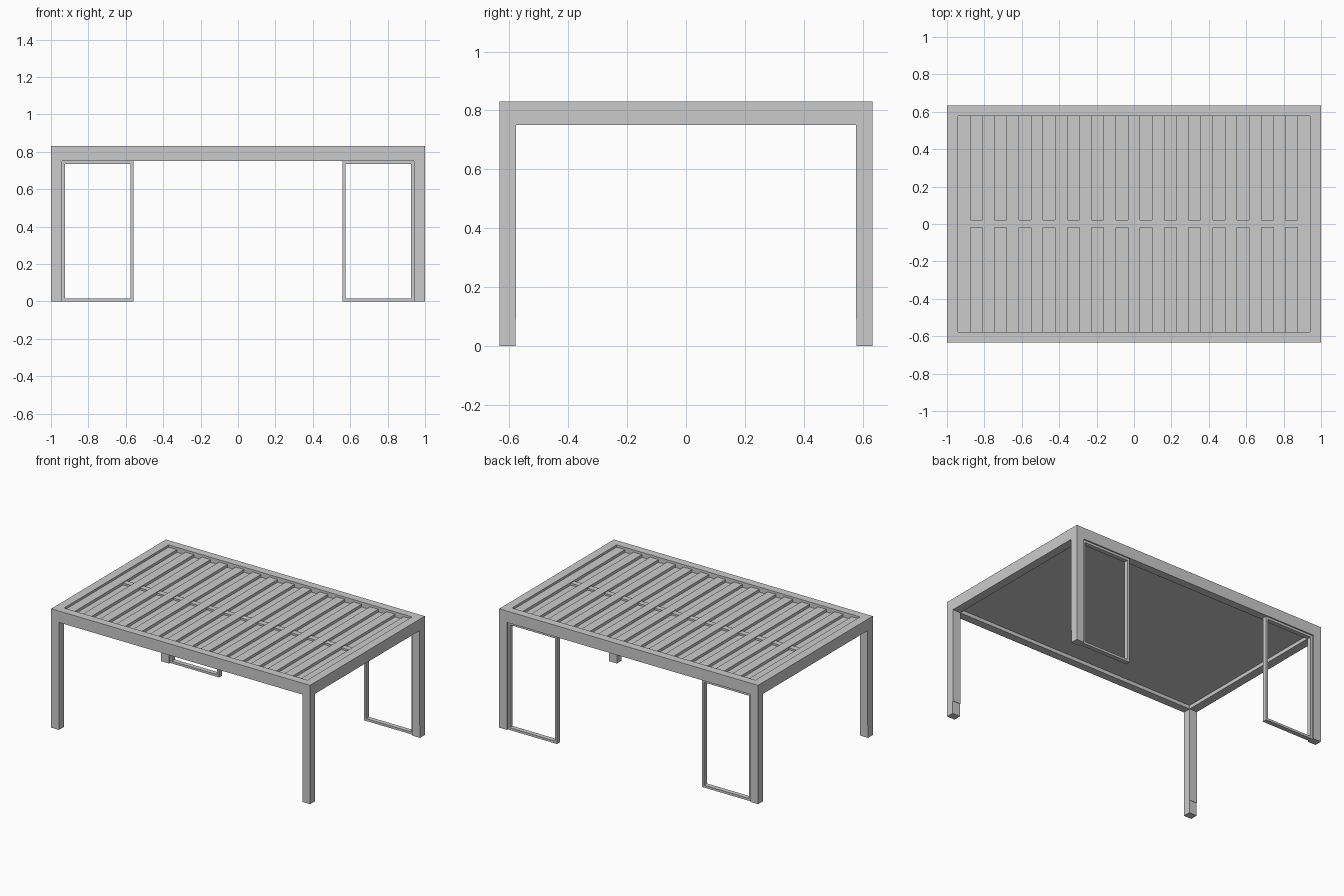
import bpy, bmesh
from mathutils import Vector

if "Cube" in bpy.data.objects:
    bpy.data.objects.remove(bpy.data.objects["Cube"])

HX, HY, TOP = 1.0, 0.633, 0.83     # half length, half depth, overall height
BEAM_Z = 0.75                      # underside of the roof beams
IX, IY = 0.94, 0.577               # inner edges of the roof frame


def make(name, boxes):
    """One object from a list of (min corner, max corner) boxes."""
    bm = bmesh.new()
    for lo, hi in boxes:
        lo, hi = Vector(lo), Vector(hi)
        verts = bmesh.ops.create_cube(bm, size=1)["verts"]
        for v in verts:
            v.co = (lo + hi) / 2 + v.co * (hi - lo)
    mesh = bpy.data.meshes.new(name)
    bm.to_mesh(mesh)
    bm.free()
    obj = bpy.data.objects.new(name, mesh)
    bpy.context.collection.objects.link(obj)
    return obj


def span(sign, inner, outer):
    """Sorted interval on the positive or negative side of an axis."""
    return sorted((sign * inner, sign * outer))


def ring(name, hx, hy, ix, iy, z0, z1):
    """Rectangular frame with an open centre, lying flat."""
    bm = bmesh.new()
    corners = ((-1, -1), (1, -1), (1, 1), (-1, 1))
    loops = [[bm.verts.new((sx * a, sy * b, z)) for sx, sy in corners]
             for a, b, z in ((hx, hy, z0), (hx, hy, z1), (ix, iy, z1), (ix, iy, z0))]
    for k in range(4):
        a, b = loops[k], loops[(k + 1) % 4]
        for i in range(4):
            j = (i + 1) % 4
            bm.faces.new((a[i], a[j], b[j], b[i]))
    bmesh.ops.recalc_face_normals(bm, faces=bm.faces)
    mesh = bpy.data.meshes.new(name)
    bm.to_mesh(mesh)
    bm.free()
    bpy.context.collection.objects.link(bpy.data.objects.new(name, mesh))


# Roof beams
ring("roof_beams", HX, HY, IX, IY, BEAM_Z, TOP)

# Corner posts, slightly slimmer at the foot
for sx, side in ((-1, "left"), (1, "right")):
    for sy, end in ((-1, "front"), (1, "back")):
        x0, x1 = span(sx, IX, HX)
        boxes = []
        for z0, z1, inner in ((0, 0.09, IY + 0.003), (0.09, BEAM_Z, IY)):
            y0, y1 = span(sy, inner, HY)
            boxes.append(((x0, y0, z0), (x1, y1, z1)))
        make(f"{end}_{side}_post", boxes)

# Closed roof panel below the slats
make("roof_panel", [((-IX, -IY, 0.775), (IX, IY, 0.795))])

# Raised roof slats with equal gaps between them
N = 29
W = 2 * IX / N
for i in range(0, N, 2):
    x = -IX + i * W
    make("roof_slat", [((x, -IY, 0.79), (x + W, IY, 0.814))])

# Small spacer blocks in the gaps along the centre line
for i in range(1, N, 2):
    x = -IX + i * W
    make("slat_spacer", [((x, -0.018, 0.79), (x + W, 0.022, 0.808))])

# Sliding panel frames at the back, next to each post
Y0, Y1, T = 0.592, 0.624, 0.016
A, B = 0.56, IX
for sx, side in ((-1, "left"), (1, "right")):
    boxes = []
    for a, b, z0, z1 in ((A, A + T, 0, BEAM_Z), (B - T, B, 0, BEAM_Z),
                         (A + T, B - T, 0, T), (A + T, B - T, BEAM_Z - T, BEAM_Z)):
        x0, x1 = span(sx, a, b)
        boxes.append(((x0, Y0, z0), (x1, Y1, z1)))
    make(f"back_{side}_door_frame", boxes)
